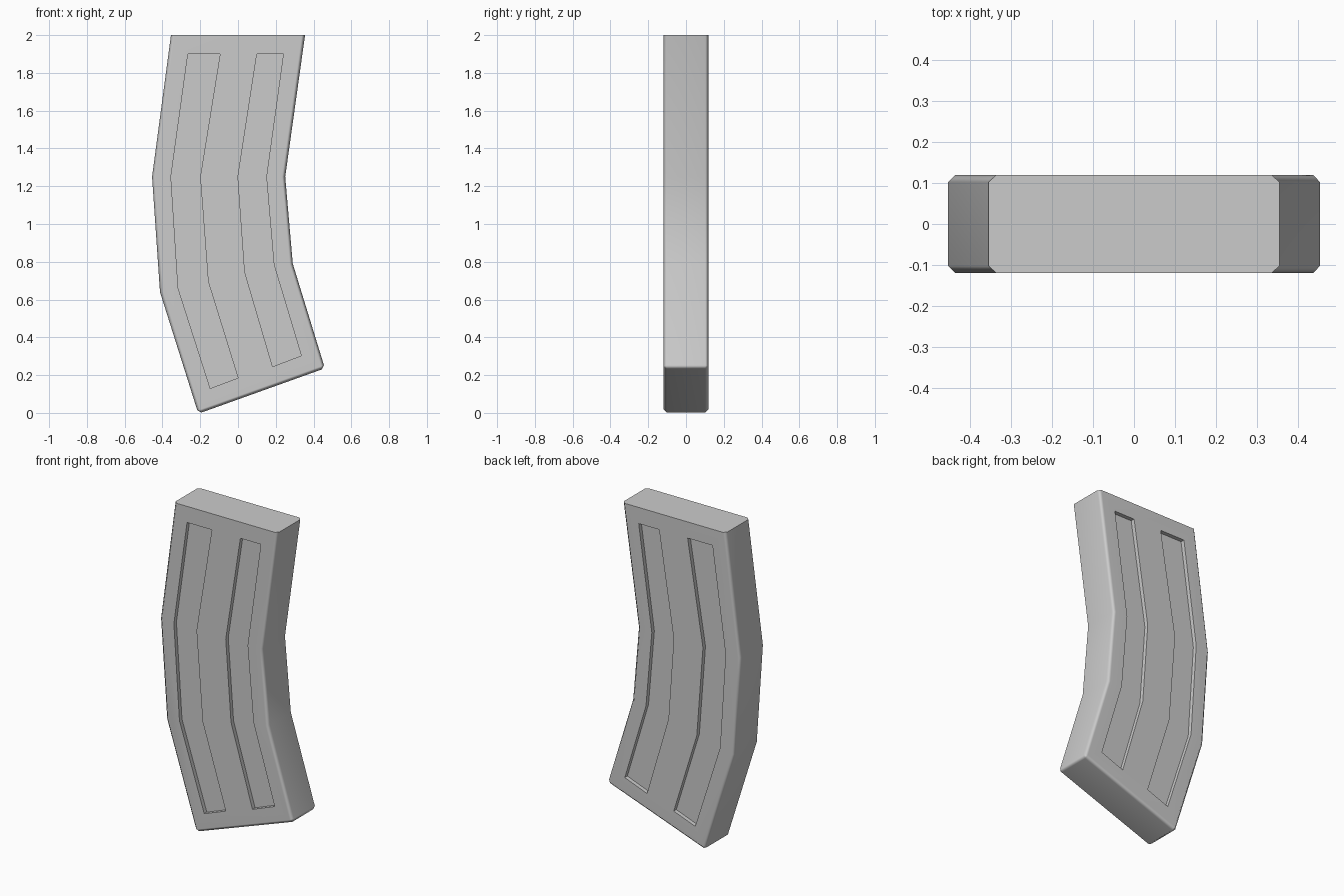
import bpy, bmesh, math

cube = bpy.data.objects.get("Cube")
if cube:
    bpy.data.objects.remove(cube)

grey = bpy.data.materials.new("plain_grey")
grey.use_nodes = True
colour = (0.6, 0.6, 0.6, 1)
grey.diffuse_color = colour
grey.node_tree.nodes["Principled BSDF"].inputs["Base Color"].default_value = colour

HALF = 0.12      # half thickness of the body
DEPTH = 0.025    # groove depth
CHAMFER = 0.018


def prism(name, outline, y0, y1, chamfer=0):
    """Extrude an x-z outline along y, chamfering all rims but the top."""
    bm = bmesh.new()
    face = bm.faces.new([bm.verts.new((x, y0, z)) for x, z in outline])
    ext = bmesh.ops.extrude_face_region(bm, geom=[face])
    verts = [g for g in ext["geom"] if isinstance(g, bmesh.types.BMVert)]
    bmesh.ops.translate(bm, verts=verts, vec=(0, y1 - y0, 0))
    bmesh.ops.recalc_face_normals(bm, faces=bm.faces)
    if chamfer:
        top = max(z for x, z in outline)
        rims = []
        for e in bm.edges:
            a, b = (v.co for v in e.verts)
            across = abs(a.y - b.y) > 0.01
            on_top = min(a.z, b.z) > top - 0.001
            if (across and a.z < 0.5) or (not across and not on_top):
                rims.append(e)
        bmesh.ops.bevel(bm, geom=rims, offset=chamfer, segments=1,
                        affect='EDGES', clamp_overlap=True)
    mesh = bpy.data.meshes.new(name)
    bm.to_mesh(mesh)
    bm.free()
    mesh.materials.append(grey)
    obj = bpy.data.objects.new(name, mesh)
    bpy.context.collection.objects.link(obj)
    return obj


# Curved body
body = prism("magazine_body", [
    (-0.355, 2), (0.355, 2), (0.25, 1.25), (0.29, 0.79),
    (0.46, 0.236), (-0.21, -0.004), (-0.413, 0.64), (-0.455, 1.25),
], -HALF, HALF, CHAMFER)

# Two bent grooves, cut into both broad faces
grooves = {
    "right": [(-0.265, 1.9), (-0.095, 1.9), (-0.2, 1.25), (-0.158, 0.695),
              (0, 0.185), (-0.147, 0.13), (-0.317, 0.66), (-0.355, 1.25)],
    "left": [(0.1, 1.9), (0.24, 1.9), (0.15, 1.25), (0.19, 0.785),
             (0.335, 0.303), (0.183, 0.245), (0.036, 0.745), (0, 1.25)],
}
bpy.context.view_layer.objects.active = body
body.select_set(True)
for side, outline in grooves.items():
    for face, s in (("front", -1), ("back", 1)):
        cutter = prism(f"{side}_{face}_groove_cutter", outline,
                       s * (HALF - DEPTH), s * (HALF + 0.1))
        cutter.hide_render = True
        cut = body.modifiers.new("groove", 'BOOLEAN')
        cut.operation = 'DIFFERENCE'
        cut.solver = 'EXACT'
        cut.object = cutter
        bpy.ops.object.modifier_apply(modifier=cut.name)
        bpy.data.objects.remove(cutter)

# Soft chamfers with flat broad faces
bpy.ops.object.shade_smooth_by_angle(angle=math.radians(50))
weighted = body.modifiers.new("weighted_normals", 'WEIGHTED_NORMAL')
weighted.keep_sharp = True
